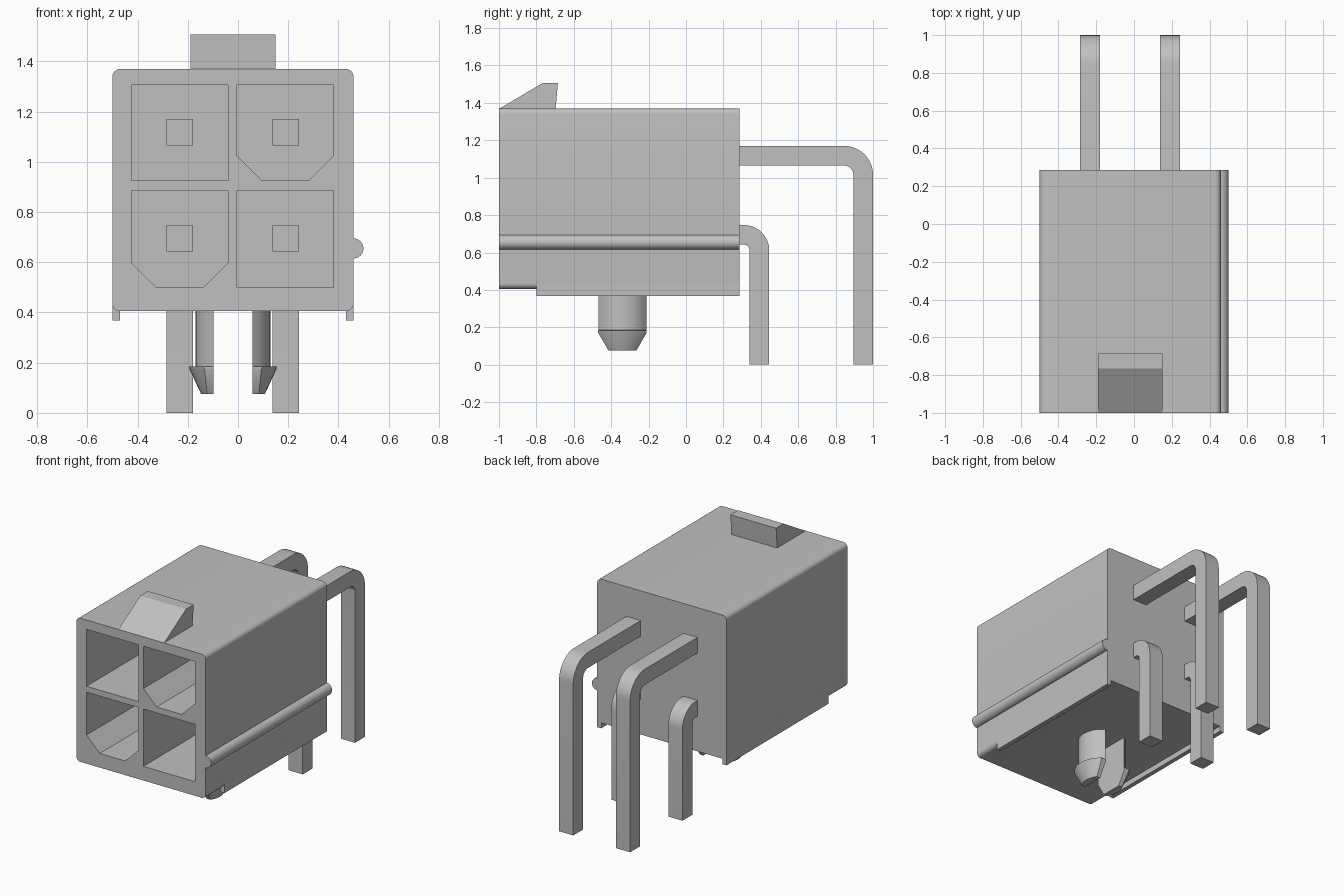
import bpy
import bmesh
import math

cube = bpy.data.objects.get("Cube")
if cube:
    bpy.data.objects.remove(cube, do_unlink=True)

# One plain grey for the whole part
grey = bpy.data.materials.new("plain grey")
grey.use_nodes = True
grey.diffuse_color = (0.53, 0.53, 0.53, 1)
grey.node_tree.nodes["Principled BSDF"].inputs["Base Color"].default_value = (0.53, 0.53, 0.53, 1)


def loft(name, rings):
    """Closed solid through matching rings of 3D points."""
    bm = bmesh.new()
    loops = [[bm.verts.new(p) for p in ring] for ring in rings]
    n = len(loops[0])
    bm.faces.new(loops[0])
    bm.faces.new(loops[-1])
    for a, b in zip(loops, loops[1:]):
        for i in range(n):
            j = (i + 1) % n
            bm.faces.new((a[i], a[j], b[j], b[i]))
    bmesh.ops.recalc_face_normals(bm, faces=bm.faces)
    mesh = bpy.data.meshes.new(name)
    bm.to_mesh(mesh)
    bm.free()
    mesh.materials.append(grey)
    ob = bpy.data.objects.new(name, mesh)
    bpy.context.collection.objects.link(ob)
    return ob


def along_y(name, xz, y0, y1):
    return loft(name, [[(x, y, z) for x, z in xz] for y in (y0, y1)])


def along_x(name, yz, x0, x1):
    return loft(name, [[(x, y, z) for y, z in yz] for x in (x0, x1)])


def arc(cx, cy, r, a0, a1, n=8):
    angles = [math.radians(a0 + (a1 - a0) * i / n) for i in range(n + 1)]
    return [(cx + r * math.cos(a), cy + r * math.sin(a)) for a in angles]


def smooth(ob):
    bpy.ops.object.select_all(action='DESELECT')
    ob.select_set(True)
    bpy.context.view_layer.objects.active = ob
    bpy.ops.object.shade_smooth_by_angle(angle=math.radians(30))


FRONT, BACK = -1.0, 0.285
LEFT, RIGHT, BOTTOM, TOP = -0.5, 0.46, 0.405, 1.37
R = 0.03

# Housing with rounded long edges
corners = ((RIGHT - R, TOP - R, 0), (LEFT + R, TOP - R, 90),
           (LEFT + R, BOTTOM + R, 180), (RIGHT - R, BOTTOM + R, 270))
outline = [p for x, z, a in corners for p in arc(x, z, R, a, a + 90, 6)]
housing = along_y("housing", outline, FRONT, BACK)

# Four sockets, two of them keyed by chamfered lower corners
CUT = 0.098
for x0, x1, z0, z1, keyed in ((-0.425, -0.04, 0.925, 1.307, False),
                              (-0.003, 0.38, 0.925, 1.307, True),
                              (-0.425, -0.04, 0.5, 0.885, True),
                              (-0.003, 0.38, 0.5, 0.885, False)):
    if keyed:
        shape = [(x0, z1), (x0, z0 + CUT), (x0 + CUT, z0),
                 (x1 - CUT, z0), (x1, z0 + CUT), (x1, z1)]
    else:
        shape = [(x0, z1), (x0, z0), (x1, z0), (x1, z1)]
    cutter = along_y("socket_cutter", shape, FRONT - 0.1, -0.05)
    cutter.hide_render = True
    mod = housing.modifiers.new("socket", 'BOOLEAN')
    mod.operation = 'DIFFERENCE'
    mod.solver = 'EXACT'
    mod.object = cutter
    bpy.context.view_layer.objects.active = housing
    bpy.ops.object.modifier_apply(modifier=mod.name)
    bpy.data.objects.remove(cutter, do_unlink=True)
smooth(housing)

# Latch wedge on top
along_x("latch_ramp", [(FRONT, TOP - 0.002), (-0.765, 1.507), (-0.685, 1.507),
                       (-0.697, TOP - 0.002)], -0.19, 0.15)

# Rounded rib along the model's left side
rib = along_y("side_rib", arc(RIGHT, 0.655, 0.04, -90, 90, 12)
              + [(RIGHT - 0.01, 0.695), (RIGHT - 0.01, 0.615)], FRONT, BACK)
smooth(rib)

# Standoff rails under both sides
for name, x0, x1 in (("right_rail", LEFT, LEFT + R), ("left_rail", RIGHT - R, RIGHT)):
    along_x(name, [(-0.8, 0.368), (BACK, 0.368), (BACK, BOTTOM + R),
                   (-0.8, BOTTOM + R)], x0, x1)

# Bent square pins: straight in the socket, then down to the board
T = 0.105
for row, y_end, z_top, r in (("upper", 1.0, 1.17, 0.155), ("lower", 0.445, 0.747, 0.135)):
    cy, cz = y_end - r, z_top - r
    path = ([(-0.6, z_top)] + arc(cy, cz, r, 90, 0, 10) + [(y_end, 0), (y_end - T, 0)]
            + arc(cy, cz, r - T, 0, 90, 10) + [(-0.6, z_top - T)])
    for side, x in (("right", -0.285), ("left", 0.138)):
        smooth(along_x(f"{row}_{side}_pin", path, x, x + T))

# Split snap peg: two half-round prongs with tapered heads
PX, PY, SLOT = -0.02, -0.34, 0.077


def prong_ring(r, clip, z, s):
    a = math.degrees(math.asin(clip / r))
    pts = [(SLOT, -clip)] + arc(0, 0, r, -a, a, 10) + [(SLOT, clip)]
    return [(PX + s * x, PY + y, z) for x, y in pts]


for side, s in (("right", -1), ("left", 1)):
    smooth(loft(f"{side}_prong", [prong_ring(r, c, z, s) for r, c, z in (
        (0.15, 0.128, BOTTOM + 0.01), (0.15, 0.128, 0.185), (0.175, 0.13, 0.184),
        (0.172, 0.13, 0.172), (0.127, 0.074, 0.075))]))
